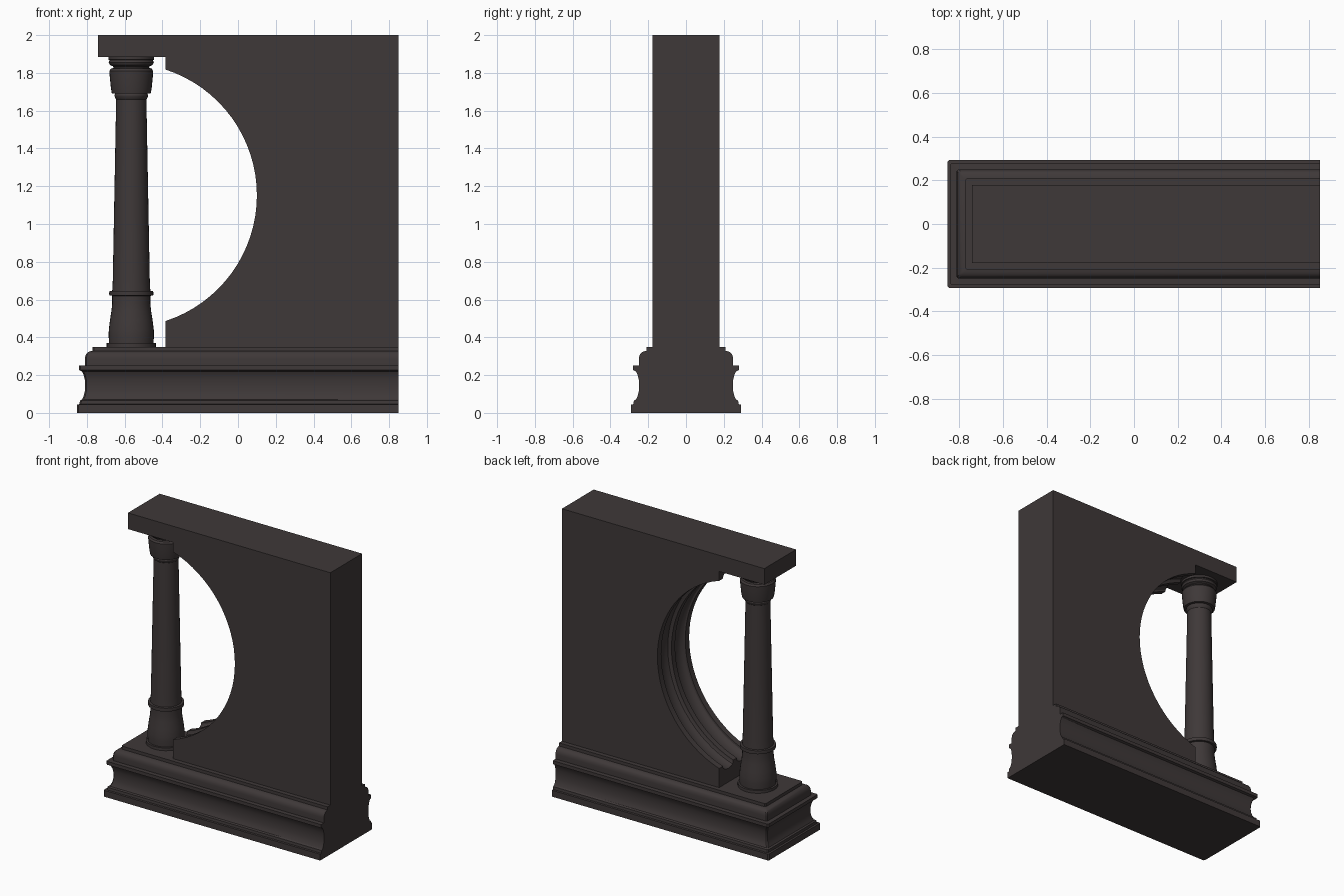
import bpy, bmesh, math

if "Cube" in bpy.data.objects:
    bpy.data.objects.remove(bpy.data.objects["Cube"])

stone = bpy.data.materials.new("dark_stone")
stone.diffuse_color = (0.049, 0.040, 0.040, 1)
stone.use_nodes = True
stone.node_tree.nodes["Principled BSDF"].inputs["Base Color"].default_value = stone.diffuse_color


def loft(name, rings, angle=30):
    """Join equal closed rings of points with quads and cap both ends."""
    bm = bmesh.new()
    loops = [[bm.verts.new(p) for p in ring] for ring in rings]
    for a, b in zip(loops, loops[1:]):
        n = len(a)
        for i in range(n):
            j = (i + 1) % n
            bm.faces.new((a[i], a[j], b[j], b[i]))
    bm.faces.new(loops[0])
    bm.faces.new(loops[-1])
    bmesh.ops.recalc_face_normals(bm, faces=bm.faces)
    me = bpy.data.meshes.new(name)
    bm.to_mesh(me)
    bm.free()
    me.materials.append(stone)
    ob = bpy.data.objects.new(name, me)
    bpy.context.collection.objects.link(ob)
    bpy.ops.object.select_all(action='DESELECT')
    ob.select_set(True)
    bpy.context.view_layer.objects.active = ob
    bpy.ops.object.shade_smooth_by_angle(angle=math.radians(angle))
    return ob


# Moulded plinth: (inset, height) profile on three sides, cut flat at the right end
prof = [(0, 0), (0, 0.045), (0.014, 0.046)]
for i in range(9):  # hollow moulding
    t = math.pi * i / 8
    prof.append((0.016 + 0.028 * math.sin(t), 0.145 - 0.08 * math.cos(t)))
prof += [(0.012, 0.226), (0.012, 0.25), (0.042, 0.251), (0.042, 0.285)]
for i in range(1, 6):  # rounded shoulder
    t = math.pi / 2 * i / 5
    prof.append((0.077 - 0.035 * math.cos(t), 0.285 + 0.042 * math.sin(t)))
prof += [(0.082, 0.328), (0.082, 0.35)]


def plinth_ring(o, z):
    x, y, c = -0.853 + o, 0.292 - o, 0.008
    return [(0.85, -y, z), (0.85, y, z), (x + c, y, z), (x, y - c, z),
            (x, -y + c, z), (x + c, -y, z)]


loft("plinth", [plinth_ring(o, z) for o, z in prof])

# Wall with overhanging lintel and half-round opening; soffit has two grooves
R, CX, CZ, END, HY = 0.70, -0.60, 1.152, -0.385, 0.178


def wall_ring(y, d):
    r = R + d
    a = math.acos((END - CX) / r)
    n = 32
    pts = [(CX + r * math.cos(a - 2 * a * i / n), y,
            CZ + r * math.sin(a - 2 * a * i / n)) for i in range(n + 1)]
    pts += [(x, y, z) for x, z in [(END, 0.35), (0.85, 0.35), (0.85, 2),
                                   (-0.74, 2), (-0.74, 1.885), (END, 1.885)]]
    return pts


half = [(HY, 0), (0.135, 0), (0.133, 0.012)]
for i in range(1, 6):
    t = math.pi * i / 6
    half.append((0.075 + 0.055 * math.cos(t), 0.012 + 0.024 * math.sin(t)))
half += [(0.022, 0.012), (0.02, 0)]
section = half + [(-y, d) for y, d in reversed(half)]
loft("arched_wall", [wall_ring(y, d) for y, d in section])

# Turned column: (radius, height) profile
col = [(0.13, 0.35), (0.13, 0.37), (0.118, 0.371), (0.12, 0.41), (0.119, 0.44),
       (0.113, 0.49), (0.105, 0.54), (0.101, 0.58), (0.101, 0.62),
       (0.116, 0.621), (0.117, 0.632), (0.116, 0.645), (0.101, 0.646),
       (0.098, 0.70), (0.08, 1.66), (0.086, 1.668), (0.089, 1.68),
       (0.086, 1.69), (0.103, 1.692), (0.108, 1.72), (0.114, 1.78),
       (0.116, 1.81), (0.108, 1.823), (0.094, 1.826), (0.097, 1.835),
       (0.113, 1.842), (0.12, 1.856), (0.114, 1.868), (0.121, 1.87), (0.121, 1.886)]
N = 32
loft("column", [[(-0.565 + r * math.cos(2 * math.pi * i / N),
                  r * math.sin(2 * math.pi * i / N), z) for i in range(N)]
                for r, z in col])
